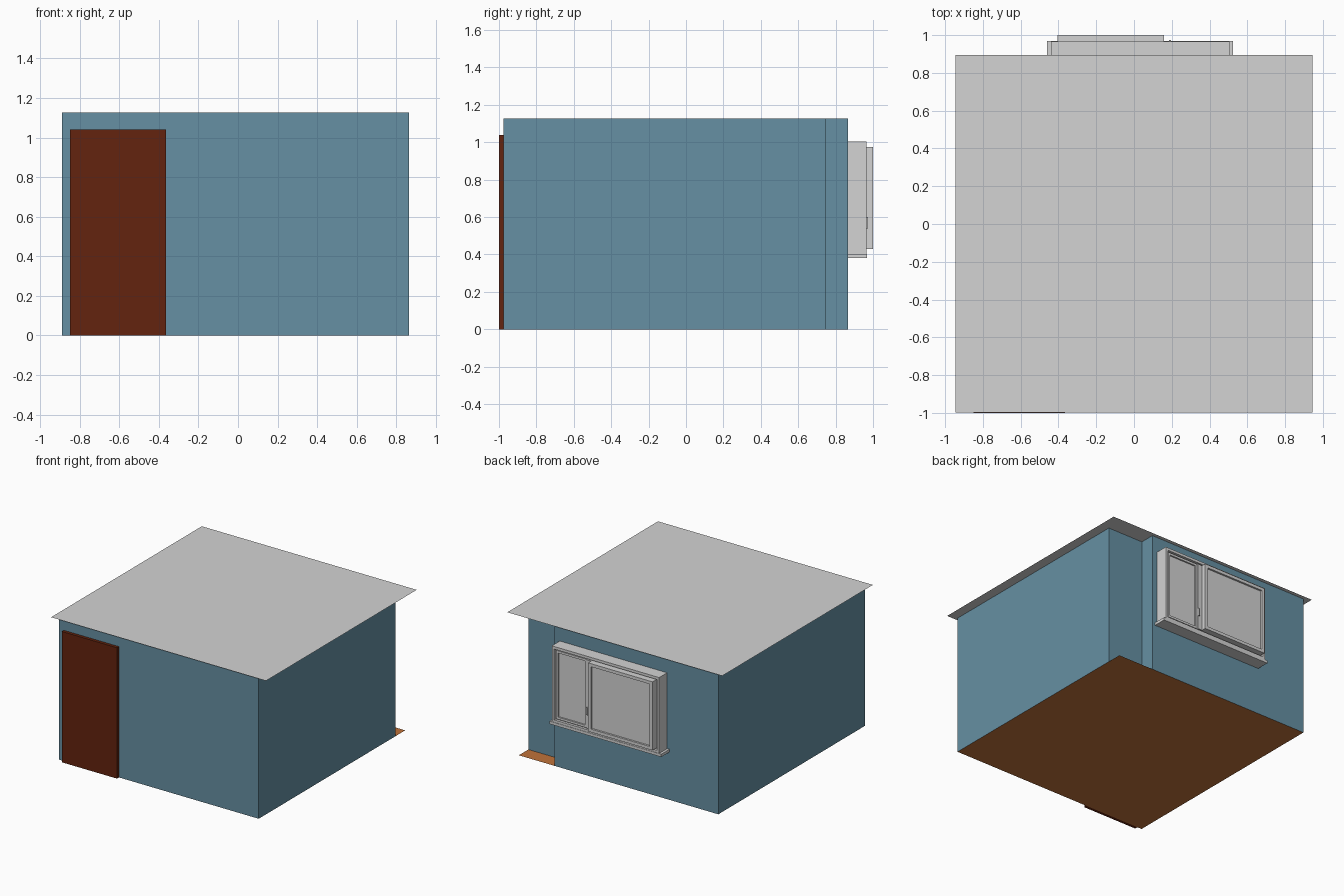
import bpy, bmesh

if "Cube" in bpy.data.objects:
    bpy.data.objects.remove(bpy.data.objects["Cube"])


def material(name, rgb):
    lin = [((c / 255 + 0.055) / 1.055) ** 2.4 if c > 10 else c / 255 / 12.92 for c in rgb]
    m = bpy.data.materials.new(name)
    m.diffuse_color = (*lin, 1)
    m.use_nodes = True
    m.node_tree.nodes["Principled BSDF"].inputs["Base Color"].default_value = m.diffuse_color
    return m


BLUE = material("wall_blue", (102, 144, 163))
GREY = material("light_grey", (211, 211, 211))
DOOR = material("door_brown", (99, 35, 14))
WOOD = material("floor_wood", (192, 115, 58))


def finish(name, bm, mat):
    mesh = bpy.data.meshes.new(name)
    bm.to_mesh(mesh)
    bm.free()
    mesh.materials.append(mat)
    ob = bpy.data.objects.new(name, mesh)
    bpy.context.collection.objects.link(ob)
    return ob


def box(name, x, y, z, mat, border=0, depth=0):
    """Box from ranges; an optional border leaves a recessed panel in its back (+y) face."""
    bm = bmesh.new()
    bmesh.ops.create_cube(bm, size=1)
    for v in bm.verts:
        v.co = [r[0] if c < 0 else r[1] for c, r in zip(v.co, (x, y, z))]
    bm.normal_update()
    if border:
        face = [f for f in bm.faces if f.normal.y > 0.9]
        bmesh.ops.inset_region(bm, faces=face, thickness=border)
        # straight step down to the recessed panel
        new = bmesh.ops.extrude_discrete_faces(bm, faces=face)["faces"]
        bmesh.ops.translate(bm, verts=new[0].verts, vec=(0, -depth, 0))
    return finish(name, bm, mat)


def sheet(name, x, y, z, mat, up=True):
    bm = bmesh.new()
    pts = [(x[0], y[0]), (x[1], y[0]), (x[1], y[1]), (x[0], y[1])]
    if not up:
        pts.reverse()
    bm.faces.new([bm.verts.new((*p, z)) for p in pts])
    return finish(name, bm, mat)


X0, X1, Y0, Y1, H = -0.89, 0.865, -0.975, 0.865, 1.127

# Walls: plan outline with a notched back corner, raised to roof height
plan = [(X0, Y0), (X1, Y0), (X1, 0.745), (0.55, 0.745), (0.55, Y1), (X0, Y1)]
bm = bmesh.new()
low = [bm.verts.new((*p, 0)) for p in plan]
high = [bm.verts.new((*p, H)) for p in plan]
for i in range(len(plan)):
    j = (i + 1) % len(plan)
    bm.faces.new((low[i], low[j], high[j], high[i]))
finish("walls", bm, BLUE)

# Floor and flat overhanging roof
sheet("floor", (X0, X1), (Y0, Y1), 0, WOOD)
sheet("roof", (-0.945, 0.945), (-0.998, 0.895), H, GREY)

# Door
box("door", (-0.85, -0.365), (-1.0, Y0), (0, 1.04), DOOR)

# Window: frame, sill, mullion, two sashes and latch
box("window_frame", (-0.44, 0.505), (Y1, 0.965), (0.40, 1.005), GREY, 0.03, 0.02)
box("window_sill", (-0.46, 0.525), (Y1, 0.968), (0.38, 0.402), GREY)
box("window_mullion", (0.16, 0.20), (0.94, 0.964), (0.43, 0.975), GREY)
box("large_sash", (-0.405, 0.16), (0.94, 1.0), (0.43, 0.975), GREY, 0.035, 0.015)
box("small_sash", (0.20, 0.475), (0.94, 0.957), (0.43, 0.975), GREY, 0.025, 0.012)
box("window_latch", (0.185, 0.197), (0.96, 0.973), (0.54, 0.60), GREY)
